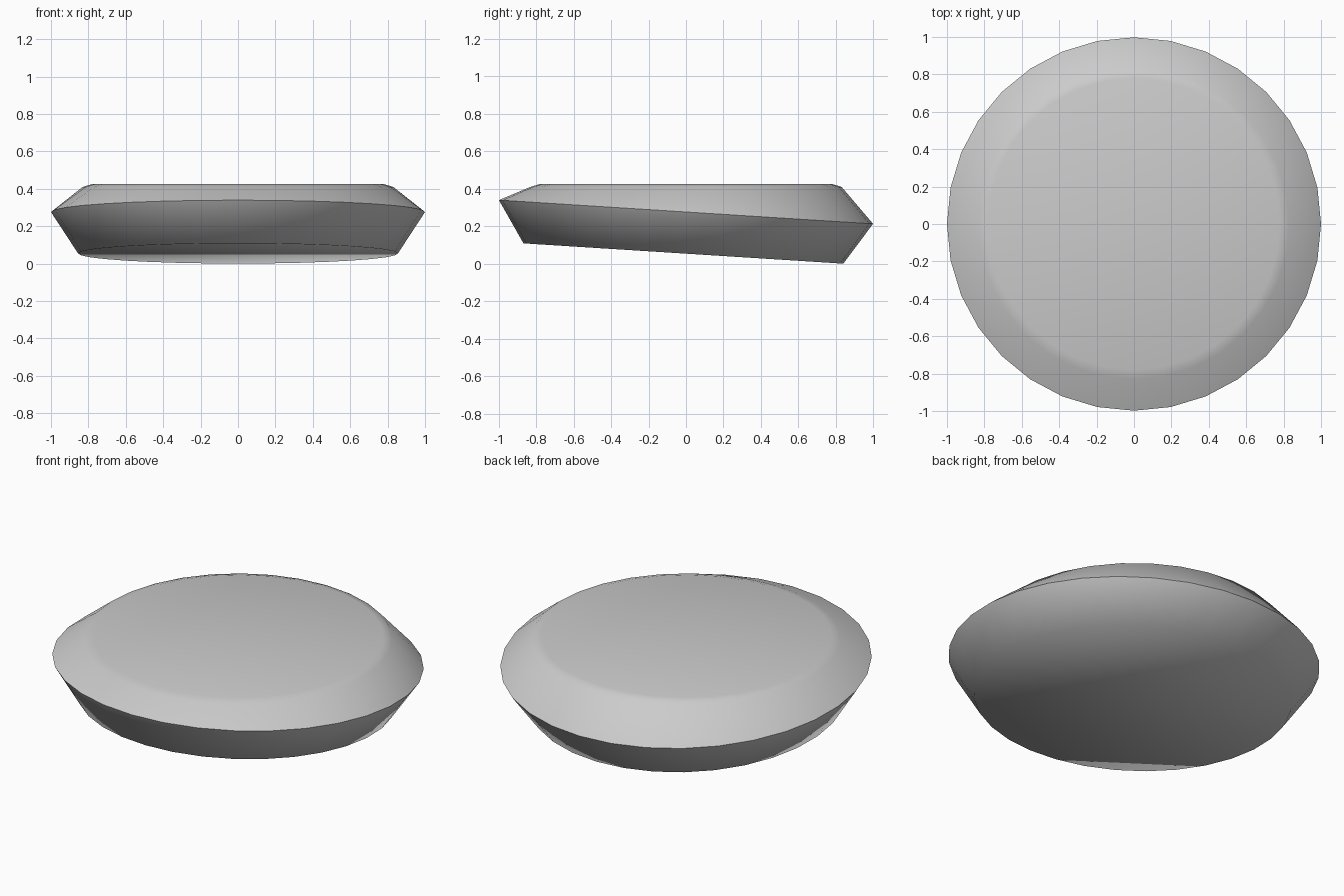
import bpy, bmesh, math
from mathutils import Matrix

if "Cube" in bpy.data.objects:
    bpy.data.objects.remove(bpy.data.objects["Cube"])

SIDES = 32
TILT = Matrix.Rotation(math.radians(-3.63), 4, 'X')
RIM_Z = 0.279

bm = bmesh.new()


def ring(radius, height, tilted):
    """Ring of vertices; tilted rings lean about the rim centre."""
    verts = []
    for i in range(SIDES):
        a = 2 * math.pi * i / SIDES
        m = Matrix.Translation((radius * math.cos(a), radius * math.sin(a), height))
        p = m.translation
        if tilted:
            p = TILT @ p
        verts.append(bm.verts.new((p.x, p.y, p.z + RIM_Z)))
    return verts


# Tilted underside and rim, level upper shoulder and flat top
rings = [
    ring(0.855, -0.222, True),
    ring(1.0, 0.0, True),
    ring(0.83, 0.413 - RIM_Z, False),
    ring(0.78, 0.428 - RIM_Z, False),
]
for low, high in zip(rings, rings[1:]):
    for i in range(SIDES):
        j = (i + 1) % SIDES
        bm.faces.new((low[i], low[j], high[j], high[i]))
bm.faces.new(list(reversed(rings[0])))
bm.faces.new(rings[-1])
bmesh.ops.recalc_face_normals(bm, faces=bm.faces)

# Rest the lowest point on the floor
drop = min(v.co.z for v in bm.verts)
bmesh.ops.translate(bm, verts=bm.verts, vec=(0, 0, -drop))

mesh = bpy.data.meshes.new("tilted_disc")
bm.to_mesh(mesh)
bm.free()
disc = bpy.data.objects.new("tilted_disc", mesh)
bpy.context.collection.objects.link(disc)

# Smooth sides, sharp rim
bpy.context.view_layer.objects.active = disc
disc.select_set(True)
bpy.ops.object.shade_smooth_by_angle(angle=math.radians(62))
